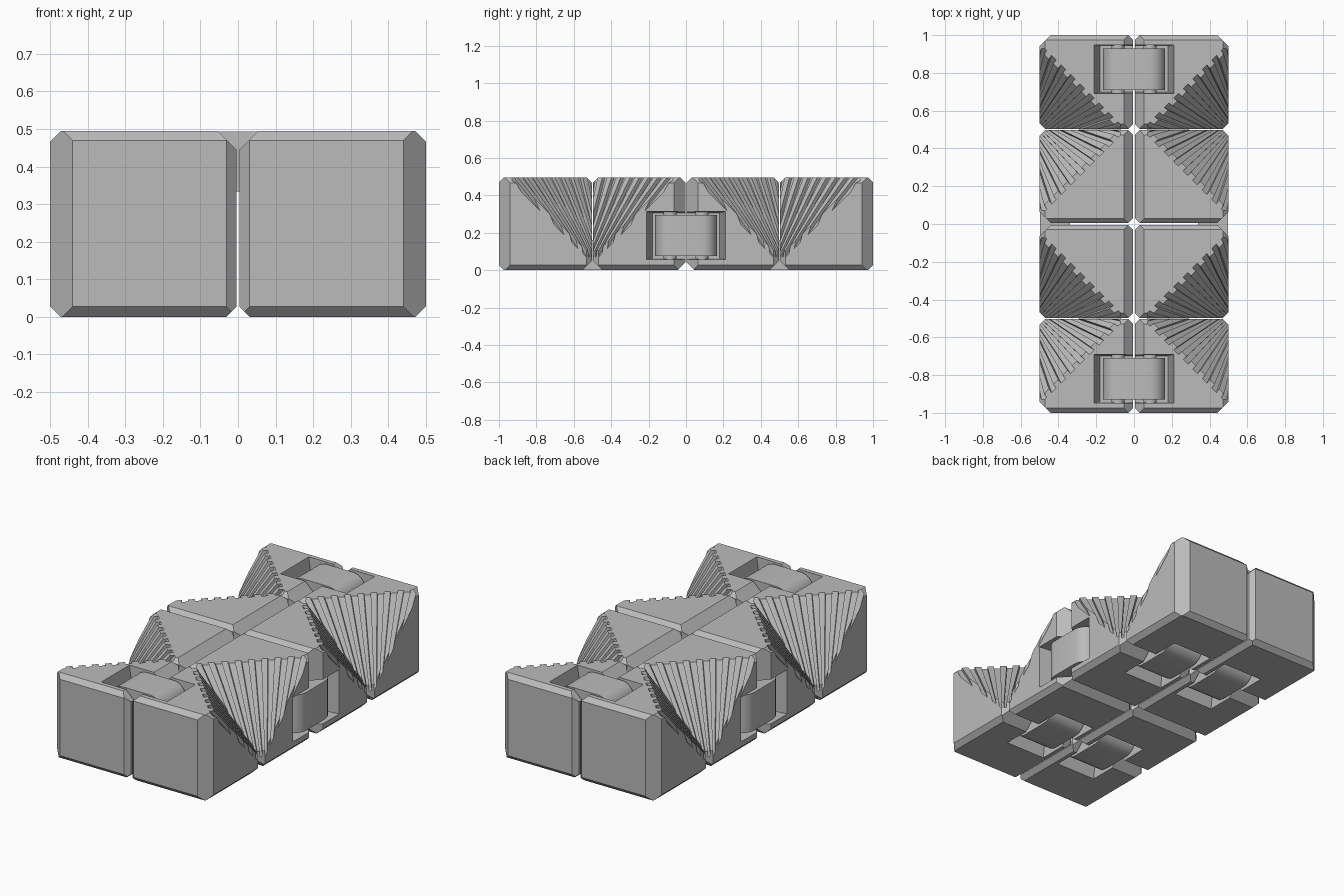
import bpy, bmesh, math
from mathutils import Vector, Matrix

if "Cube" in bpy.data.objects:
    bpy.data.objects.remove(bpy.data.objects["Cube"], do_unlink=True)

grey = bpy.data.materials.new("plain grey")
grey.use_nodes = True
GREY = (0.5, 0.5, 0.5, 1)
grey.diffuse_color = GREY
grey.node_tree.nodes["Principled BSDF"].inputs["Base Color"].default_value = GREY

TOP, SIDE, GAP = 0.495, 0.5, 0.004
X, Y, Z = Vector((1, 0, 0)), Vector((0, 1, 0)), Vector((0, 0, 1))


def make(name, bm):
    bmesh.ops.recalc_face_normals(bm, faces=bm.faces[:])
    me = bpy.data.meshes.new(name)
    bm.to_mesh(me)
    bm.free()
    me.materials.append(grey)
    ob = bpy.data.objects.new(name, me)
    bpy.context.collection.objects.link(ob)
    return ob


def activate(ob):
    bpy.ops.object.select_all(action='DESELECT')
    ob.select_set(True)
    bpy.context.view_layer.objects.active = ob


def subtract(ob, cutter):
    cutter.hide_render = True
    mod = ob.modifiers.new("cut", 'BOOLEAN')
    mod.operation, mod.solver, mod.object = 'DIFFERENCE', 'EXACT', cutter
    activate(ob)
    bpy.ops.object.modifier_apply(modifier=mod.name)
    bpy.data.objects.remove(cutter, do_unlink=True)


def prism(profile, place, lo, hi, scale_lo=1, scale_hi=1):
    """Closed prism; place(a, b, t) maps profile points to space."""
    bm = bmesh.new()
    rings = [[bm.verts.new(place(a * s, b, t)) for a, b in profile]
             for t, s in ((lo, scale_lo), (hi, scale_hi))]
    n = len(profile)
    for i in range(n):
        j = (i + 1) % n
        bm.faces.new((rings[0][i], rings[0][j], rings[1][j], rings[1][i]))
    for ring in rings:
        bm.faces.new(ring)
    return bm


def frame(center, along, out):
    m = Matrix((along, out.cross(along), out)).transposed().to_4x4()
    m.translation = center
    return m


# Hinge frames in the positive quadrant: centre, direction across the joint, outward
TOP_HINGE = frame(Vector((0, 0.82, TOP)), X, Z)
SIDE_HINGE = frame(Vector((SIDE, 0, 0.185)), Y, X)
BASE_HINGE = frame(Vector((0.18, 0.5, 0)), Y, -Z)


# Tapered pocket cutter for a hinge
def pocket(m):
    bm = bmesh.new()
    bmesh.ops.create_cube(bm, size=2)
    for v in bm.verts:
        up = v.co.z > 0
        v.co = m @ Vector((v.co.x * (0.22 if up else 0.18),
                           v.co.y * (0.13 if up else 0.122),
                           0.05 if up else -0.175))
    return make("pocket_cutter", bm)


# Cutter for one corner, with a fan of grooves in its underside
def corner_cutter(corner, s, c=0.42, fan=0.28, depth=0.02):
    n = Vector((1, s, 1)).normalized()
    up = (Z - n * Z.dot(n)).normalized()
    across = n.cross(up)
    apex = corner - Z * c
    full = fan + c * math.sqrt(1.5)
    profile = [(-0.48, 0.5), (-0.48, 0)]
    for i in range(9):
        mid = (i - 4) * 0.07
        profile += [(mid - 0.017, 0), (mid - 0.017, -depth),
                    (mid + 0.017, -depth), (mid + 0.017, 0)]
    profile += [(0.48, 0), (0.48, 0.5)]
    lo, hi = -0.1, 0.9
    return make("corner_cutter", prism(
        profile, lambda a, b, t: apex + across * a + n * b + up * t,
        lo, hi, (lo + fan) / full, (hi + fan) / full))


# One chamfered block; s is the side in y on which the cut corner lies
def block(name, y0, y1, s):
    lo, hi = Vector((GAP, y0, 0)), Vector((SIDE, y1, TOP))
    bm = bmesh.new()
    bmesh.ops.create_cube(bm, size=1)
    for v in bm.verts:
        v.co = Vector([(lo[i] + hi[i]) / 2 + v.co[i] * (hi[i] - lo[i]) for i in range(3)])
    # width of each edge chamfer, wider along hinged edges
    chamfers = [(-X, Z, 0.05), (X, Z, 0.028), (-X, -Z, 0.027), (X, -Z, 0.027),
                (X, -s * Y, 0.06), (X, s * Y, 0.03), (-X, Y, 0.027), (-X, -Y, 0.027),
                (Y, Z, 0.026), (-Y, Z, 0.026),
                (s * Y, -Z, 0.05), (-s * Y, -Z, 0.04 if s > 0 else 0.027)]
    for d, e, w in chamfers:
        no = d + e
        pt = Vector([hi[i] if no[i] > 0 else lo[i] for i in range(3)]) - d * w
        bmesh.ops.bisect_plane(bm, geom=bm.verts[:] + bm.edges[:] + bm.faces[:],
                               plane_co=pt, plane_no=no, clear_outer=True)
        bmesh.ops.holes_fill(bm, edges=[e for e in bm.edges if e.is_boundary])
    ob = make(name, bm)
    subtract(ob, corner_cutter(Vector((SIDE, y1 if s > 0 else y0, TOP)), s))
    for m in (BASE_HINGE, SIDE_HINGE if s > 0 else TOP_HINGE):
        subtract(ob, pocket(m))
    return ob


# Rounded link with its two pins
def link(name, m):
    r, reach = 0.08, 0.085
    profile = []
    for side in (1, -1):
        for i in range(17):
            a = math.pi * (i / 16 - 0.5)
            profile.append((side * (reach + r * math.cos(a)), side * r * math.sin(a)))
    bm = prism(profile, lambda a, b, t: m @ Vector((a, t, b - r - 0.002)), -0.11, 0.11)
    for side in (1, -1):
        bmesh.ops.create_cone(
            bm, cap_ends=True, segments=16, radius1=0.035, radius2=0.035, depth=0.28,
            matrix=m @ Matrix.Translation((side * reach, 0, -r))
            @ Matrix.Rotation(math.pi / 2, 4, 'X'))
    ob = make(name, bm)
    activate(ob)
    bpy.ops.object.shade_smooth_by_angle(angle=math.radians(35))
    return ob


# Mirrored copy with its normals kept outward
def mirrored(ob, name, sx, sy):
    me = ob.data.copy()
    me.transform(Matrix.Diagonal((sx, sy, 1, 1)))
    if sx * sy < 0:
        me.flip_normals()
    new = bpy.data.objects.new(name, me)
    bpy.context.collection.objects.link(new)


inner = block("inner_block_left_back", GAP, 0.497, 1)
outer = block("outer_block_left_back", 0.503, 1.0, -1)
base = link("base_link_left_back", BASE_HINGE)
for part, label in ((inner, "inner_block"), (outer, "outer_block"), (base, "base_link")):
    mirrored(part, label + "_right_back", -1, 1)
    mirrored(part, label + "_left_front", 1, -1)
    mirrored(part, label + "_right_front", -1, -1)

mirrored(link("top_link_back", TOP_HINGE), "top_link_front", 1, -1)
mirrored(link("side_link_left", SIDE_HINGE), "side_link_right", -1, 1)
